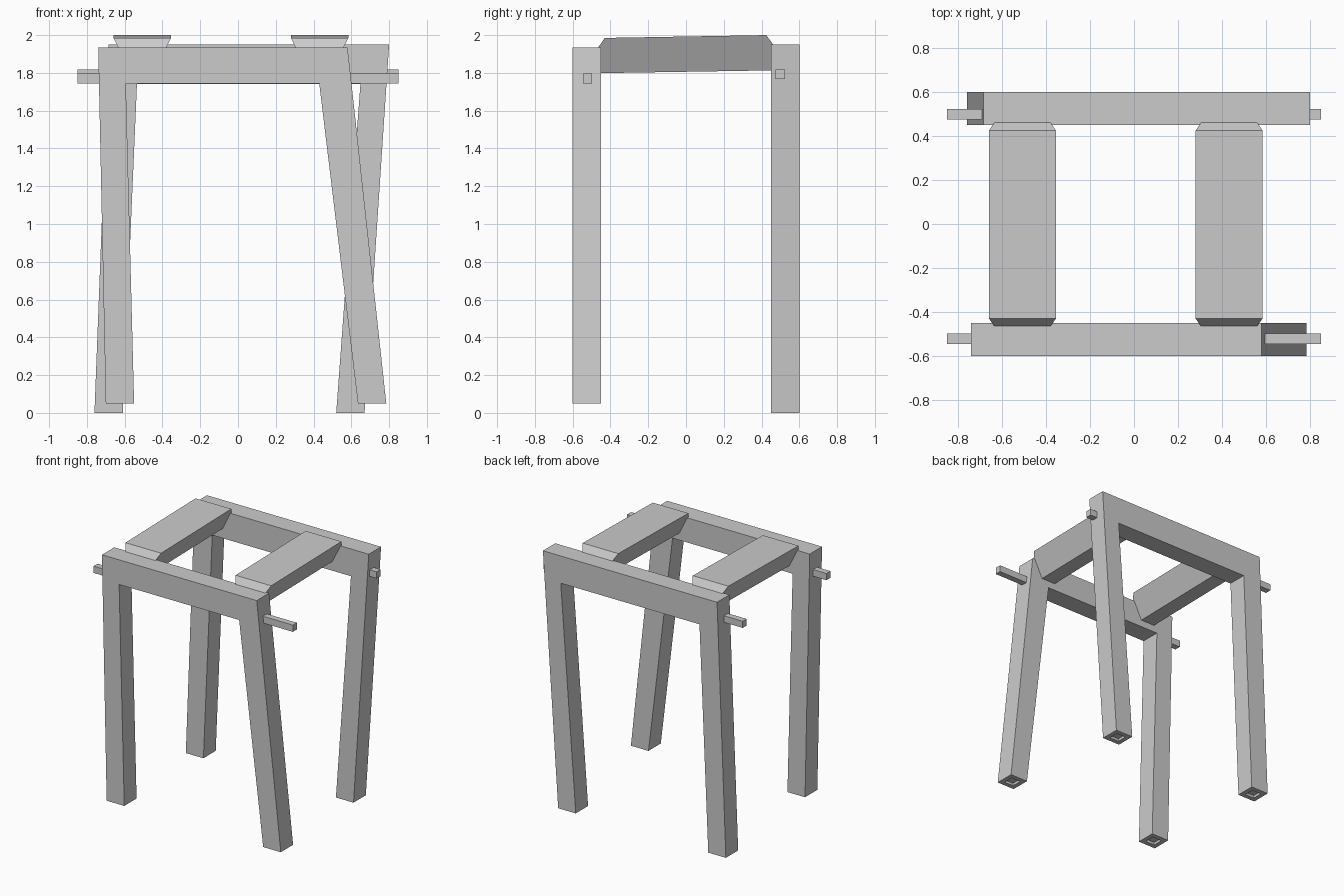
import bpy, bmesh
from mathutils import Vector

if "Cube" in bpy.data.objects:
    bpy.data.objects.remove(bpy.data.objects["Cube"])


def finish(bm, name):
    bmesh.ops.recalc_face_normals(bm, faces=bm.faces)
    mesh = bpy.data.meshes.new(name)
    bm.to_mesh(mesh)
    bm.free()
    obj = bpy.data.objects.new(name, mesh)
    bpy.context.collection.objects.link(obj)
    return obj


def loft(bm, ring_a, ring_b):
    """Closed solid between two rings of equal length."""
    a = [bm.verts.new(p) for p in ring_a]
    b = [bm.verts.new(p) for p in ring_b]
    bm.faces.new(a)
    bm.faces.new(b[::-1])
    n = len(a)
    for i in range(n):
        bm.faces.new((a[i], b[i], b[(i + 1) % n], a[(i + 1) % n]))


def portal_frame(name, y0, y1, profile):
    """Two leaning legs and a crossbeam cut as one timber outline."""
    bm = bmesh.new()
    loft(bm, [(x, y0, z) for x, z in profile], [(x, y1, z) for x, z in profile])
    bmesh.ops.recalc_face_normals(bm, faces=bm.faces)
    bm.normal_update()
    # small square sockets in the soles of the feet
    feet = [f for f in bm.faces if f.normal.z < -0.9 and f.calc_center_median().z < 0.2]
    bmesh.ops.inset_individual(bm, faces=feet, thickness=0.05)
    socket = bmesh.ops.extrude_discrete_faces(bm, faces=feet)["faces"]
    verts = list({v for f in socket for v in f.verts})
    bmesh.ops.translate(bm, verts=verts, vec=Vector((0, 0, 0.02)))
    return finish(bm, name)


def box(name, lo, hi):
    bm = bmesh.new()
    ring = [(lo[1], lo[2]), (hi[1], lo[2]), (hi[1], hi[2]), (lo[1], hi[2])]
    loft(bm, [(lo[0], y, z) for y, z in ring], [(hi[0], y, z) for y, z in ring])
    return finish(bm, name)


def slat(name, x):
    """Seat plank: sides taper in downwards, ends flare out into the beams."""
    bm = bmesh.new()
    t, b = 0.152, 0.06
    top = [(x - t, -0.43, 1.985), (x + t, -0.43, 1.985),
           (x + t, 0.425, 2.0), (x - t, 0.425, 2.0)]
    bottom = [(x - b, -0.56, 1.797), (x + b, -0.56, 1.797),
              (x + b, 0.56, 1.815), (x - b, 0.56, 1.815)]
    loft(bm, top, bottom)
    return finish(bm, name)


# leg-and-beam frames
portal_frame("front_frame", -0.6, -0.45, [
    (-0.70, 0.05), (-0.55, 0.05), (-0.594, 1.745), (0.43, 1.745),
    (0.635, 0.05), (0.785, 0.05), (0.58, 1.935), (-0.74, 1.935)])
portal_frame("back_frame", 0.45, 0.6, [
    (-0.76, 0), (-0.61, 0), (-0.535, 1.74), (0.648, 1.74),
    (0.52, 0), (0.67, 0), (0.80, 1.95), (-0.685, 1.95)])

# pegs running through the tops of the legs
box("front_peg", (-0.85, -0.545, 1.745), (0.85, -0.497, 1.797))
box("back_peg", (-0.85, 0.475, 1.767), (0.85, 0.523, 1.818))

# seat slats
slat("left_slat", -0.507)
slat("right_slat", 0.432)
